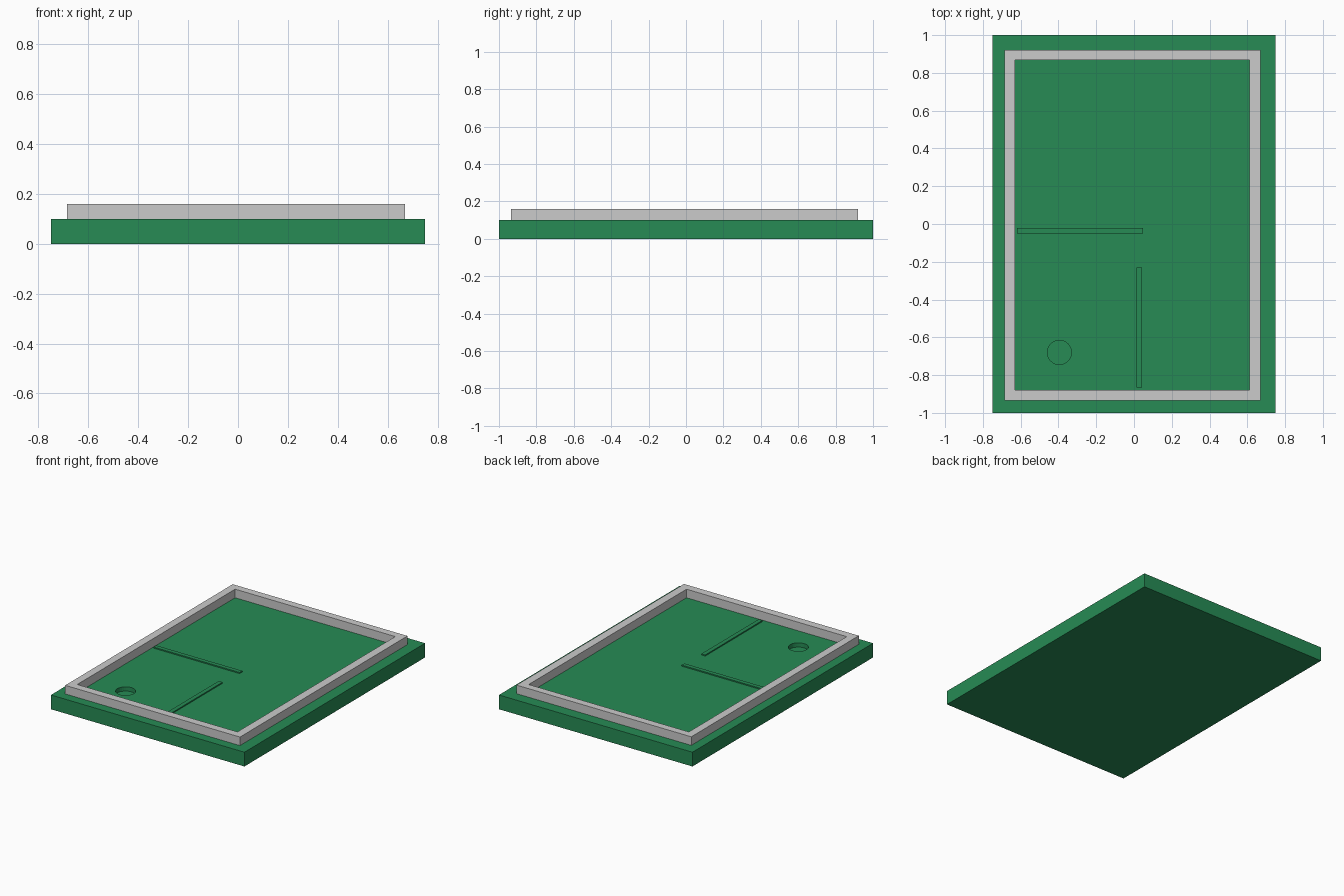
import bpy

if "Cube" in bpy.data.objects:
    bpy.data.objects.remove(bpy.data.objects["Cube"])

green = bpy.data.materials.new("green_felt")
green.diffuse_color = (0.02, 0.26, 0.09, 1)
green.use_nodes = True
green.node_tree.nodes["Principled BSDF"].inputs["Base Color"].default_value = green.diffuse_color


def box(name, x0, x1, y0, y1, z0, z1, mat=None):
    bpy.ops.mesh.primitive_cube_add(size=1, location=((x0 + x1) / 2, (y0 + y1) / 2, (z0 + z1) / 2))
    ob = bpy.context.object
    ob.name = name
    ob.scale = (x1 - x0, y1 - y0, z1 - z0)
    bpy.ops.object.transform_apply(location=False, rotation=False, scale=True)
    if mat:
        ob.data.materials.append(mat)
    return ob


def cut(target, cutter):
    mod = target.modifiers.new("cut", 'BOOLEAN')
    mod.object = cutter
    mod.operation = 'DIFFERENCE'
    mod.solver = 'EXACT'
    bpy.context.view_layer.objects.active = target
    bpy.ops.object.modifier_apply(modifier=mod.name)
    bpy.data.objects.remove(cutter, do_unlink=True)


# green base slab with a shallow round cup
base = box("base", -0.75, 0.75, -1, 1, 0, 0.1, green)
bpy.ops.mesh.primitive_cylinder_add(vertices=32, radius=0.064, depth=0.1, location=(-0.395, -0.68, 0.12))
cut(base, bpy.context.object)

# grey border frame
frame = box("border_frame", -0.685, 0.67, -0.935, 0.92, 0.1, 0.16)
cut(frame, box("frame_opening", -0.63, 0.612, -0.88, 0.868, 0.05, 0.2))

# low green divider strips
box("cross_divider", -0.62, 0.047, -0.05, -0.02, 0.09, 0.108, green)
box("long_divider", 0.012, 0.042, -0.865, -0.23, 0.09, 0.108, green)
